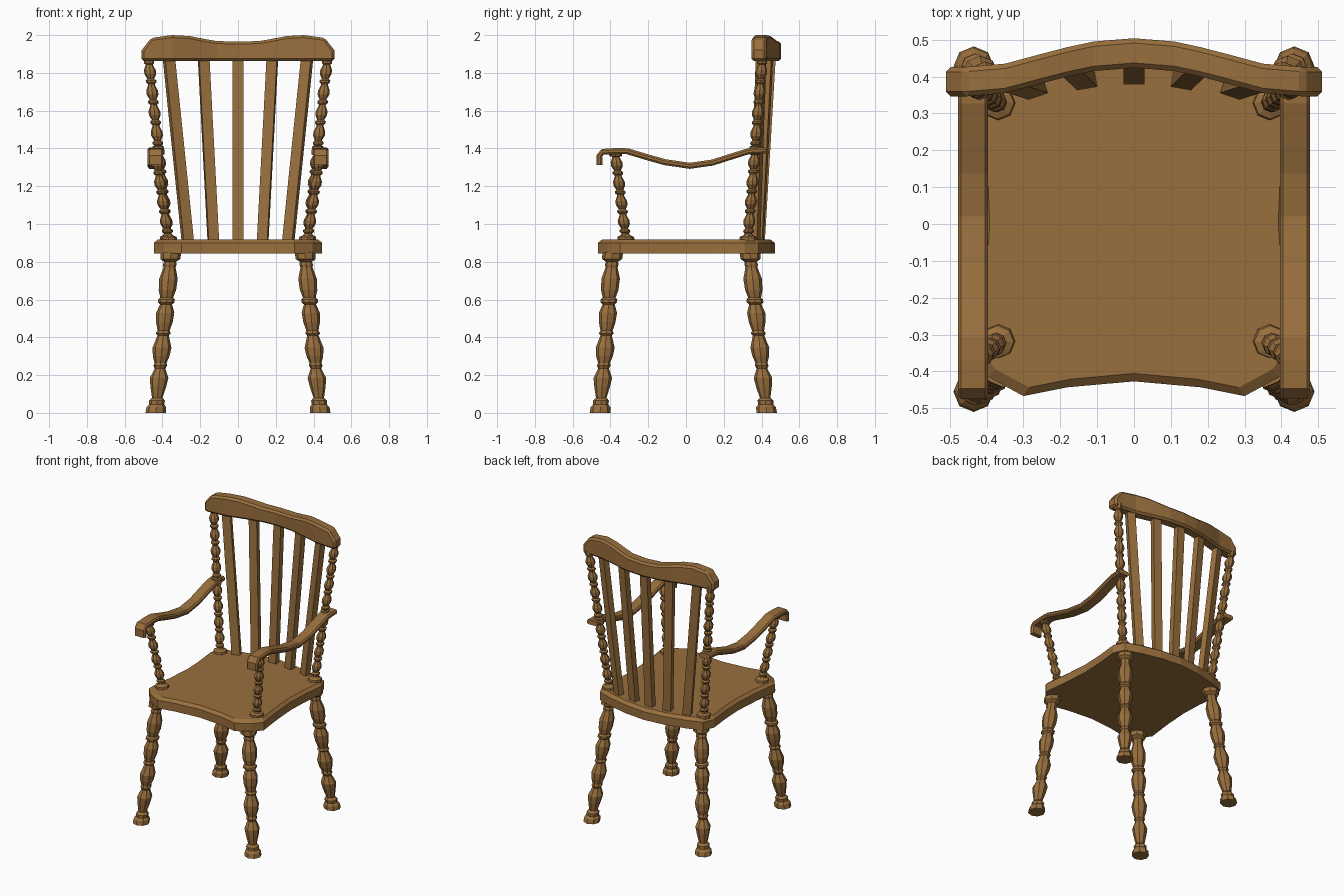
import bpy, bmesh, math
from mathutils import Vector

if "Cube" in bpy.data.objects:
    bpy.data.objects.remove(bpy.data.objects["Cube"])

wood = bpy.data.materials.new("brown wood")
wood.diffuse_color = (0.32, 0.16, 0.047, 1)
wood.use_nodes = True
wood.node_tree.nodes["Principled BSDF"].inputs["Base Color"].default_value = wood.diffuse_color


def loft(name, rings, bevel=0):
    """Skin a list of equal-length point rings and cap both ends."""
    bm = bmesh.new()
    rows = [[bm.verts.new(p) for p in ring] for ring in rings]
    n = len(rows[0])
    for a, b in zip(rows, rows[1:]):
        for i in range(n):
            j = (i + 1) % n
            bm.faces.new((a[i], a[j], b[j], b[i]))
    bm.faces.new(rows[0])
    bm.faces.new(rows[-1])
    bmesh.ops.recalc_face_normals(bm, faces=bm.faces)
    if bevel:
        sharp = [e for e in bm.edges if e.calc_face_angle(0) > math.radians(40)]
        bmesh.ops.bevel(bm, geom=sharp, offset=bevel, segments=1, affect='EDGES')
    me = bpy.data.meshes.new(name)
    bm.to_mesh(me)
    bm.free()
    me.materials.append(wood)
    ob = bpy.data.objects.new(name, me)
    bpy.context.collection.objects.link(ob)
    return ob


def turned(name, bottom, top, profile, sides=8):
    """Leaning turned spindle: level rings of (z, radius) along a line."""
    a, b = Vector(bottom), Vector(top)
    rings = []
    for z, r in profile:
        c = a.lerp(b, (z - a.z) / (b.z - a.z))
        rings.append([(c.x + r * math.cos(k * math.tau / sides),
                       c.y + r * math.sin(k * math.tau / sides), z)
                      for k in range(sides)])
    return loft(name, rings)


def beads(z0, z1, count):
    """Row of ring-and-bulge beads for the thin posts."""
    unit = [(0, .019), (.08, .028), (.17, .028), (.25, .018), (.48, .031), (.68, .031), (.95, .018)]
    h = (z1 - z0) / count
    return [(z0 + (i + t) * h, r) for i in range(count) for t, r in unit]


# Seat: scalloped outline with a softened top edge
half = [(.18, -.443), (.30, -.467), (.395, -.415), (.446, -.35), (.425, -.18), (.412, 0),
        (.418, .15), (.435, .31), (.40, .385), (.30, .42), (.15, .455)]
outline = [(0, -.427)] + half + [(0, .47)] + [(-x, y) for x, y in reversed(half)]
loft("seat", [[(x * s, y * s, z) for x, y in outline]
              for z, s in ((.843, 1), (.9, 1), (.918, .95))])

# Profiles for legs and posts
leg = [(0, .055), (.03, .052), (.045, .04), (.065, .042), (.08, .028), (.14, .042), (.185, .049),
       (.235, .028), (.25, .036), (.265, .032), (.30, .044), (.345, .05), (.41, .03), (.42, .04),
       (.435, .032), (.48, .044), (.53, .048), (.575, .032), (.585, .044), (.60, .044), (.61, .034),
       (.65, .046), (.71, .049), (.77, .032), (.785, .036), (.80, .032), (.815, .053), (.85, .055)]
flange = [(.91, .047), (.932, .044), (.94, .026)]
low_post = flange + beads(.95, 1.36, 4) + [(1.36, .034), (1.385, .034)]
back_post = flange + beads(.95, 1.37, 4) + [(1.37, .03), (1.41, .03)] + beads(1.415, 1.85, 4) + [(1.85, .026), (1.89, .026)]

# Arm path in (y, z), from the drooping scroll to the back post
arm = [(-.458, 1.312), (-.459, 1.36), (-.442, 1.382), (-.37, 1.386), (-.31, 1.385), (-.2, 1.352),
       (-.11, 1.327), (.02, 1.308), (.14, 1.325), (.24, 1.357), (.33, 1.385), (.42, 1.39)]
section = [(-1, -.4), (-.8, -1), (.8, -1), (1, -.4), (1, .4), (.8, 1), (-.8, 1), (-1, .4)]

for side, s in (("left", -1), ("right", 1)):
    turned(side + "_front_leg", (s * .435, -.455, 0), (s * .355, -.388, .85), leg)
    turned(side + "_back_leg", (s * .435, .427, 0), (s * .355, .338, .85), leg)
    turned(side + "_arm_post", (s * .367, -.317, .91), (s * .437, -.375, 1.385), low_post)
    turned(side + "_back_post", (s * .367, .327, .91), (s * .475, .405, 1.89), back_post)
    rings = []
    for i, (y, z) in enumerate(arm):
        p, q = Vector(arm[max(i - 1, 0)]), Vector(arm[min(i + 1, len(arm) - 1)])
        d = (q - p).normalized()
        rings.append([(s * .437 + u * .041, y - d.y * v * .016, z + d.x * v * .016)
                      for u, v in section])
    loft(side + "_arm", rings)

# Top rail: bowed in plan with a wavy crest; (x, front y, crest z)
rail = [(.51, .346, 1.92), (.46, .346, 1.985), (.35, .355, 2.0), (.257, .38, 1.995),
        (.18, .4, 1.98), (.11, .415, 1.968)]
stations = [(-x, y, z) for x, y, z in rail] + [(0, .424, 1.966)] + rail[::-1]
loft("top_rail", [[(x, y, 1.862), (x, y + .08, 1.862), (x, y + .08, z), (x, y, z)]
                  for x, y, z in stations], bevel=.013)

# Back slats fan outwards and follow the bow of the rail
slats = [(0, .397, 0, .455, 0), (.13, .387, .182, .437, 10), (.265, .365, .366, .397, 19)]
number = 0
for x0, y0, x1, y1, angle in slats:
    for s in ((1,) if x0 == 0 else (-1, 1)):
        number += 1
        a = math.radians(-s * angle)
        c, n = math.cos(a), math.sin(a)
        corners = [(u * c - v * n, u * n + v * c)
                   for u, v in ((-.028, -.02), (.028, -.02), (.028, .02), (-.028, .02))]
        loft("back_slat_%d" % number, [[(s * x + u, y + v, z) for u, v in corners]
                                       for x, y, z in ((x0, y0, .9), (x1, y1, 1.88))])
